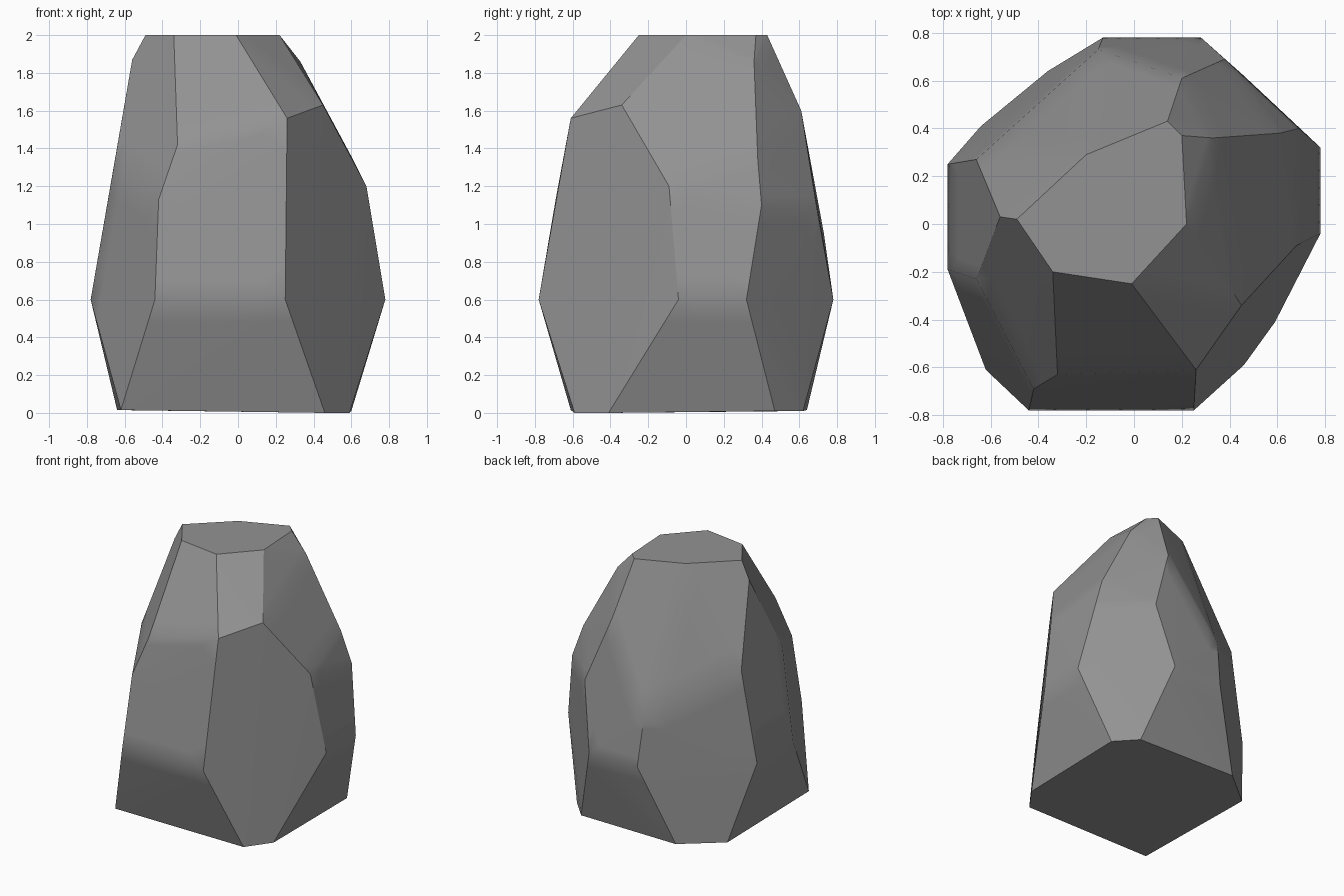
import bpy, bmesh, math

if "Cube" in bpy.data.objects:
    bpy.data.objects.remove(bpy.data.objects["Cube"])

# Corner rings of the chiselled boulder, as (x, y, z)
top = [(x, y, 2.0) for x, y in [(-.34, -.20), (-.01, -.25), (.22, 0), (.20, .37),
                                (.14, .43), (-.20, .29), (-.49, .02)]]
belly = [(x, y, 0.6) for x, y in [(-.44, -.78), (.25, -.78), (.78, -.04), (.78, .32),
                                  (.28, .78), (-.13, .78), (-.78, .25), (-.78, -.19)]]
base = [(-.62, -.61, .015), (.46, -.59, 0), (.59, -.41, 0), (.60, .47, .01),
        (.46, .62, .01), (-.36, .64, .015), (-.64, .41, .015)]
shoulder = [(-.32, -.63, 1.42), (-.42, -.69, 1.13), (.26, -.61, 1.56),
            (.45, -.34, 1.63), (.68, -.09, 1.2), (.69, .40, 1.1),
            (.61, .38, 1.34), (.33, .36, 1.86), (.20, .61, 1.6), (.38, .69, 1.1),
            (-.15, .73, .95), (-.66, .27, 1.29), (-.56, .03, 1.87), (-.66, -.23, 1.29)]

# Wrap the corners in a closed faceted skin
bm = bmesh.new()
for co in top + belly + base + shoulder:
    bm.verts.new(co)
bmesh.ops.convex_hull(bm, input=bm.verts)
bmesh.ops.delete(bm, geom=[v for v in bm.verts if not v.link_faces], context='VERTS')
bmesh.ops.triangulate(bm, faces=bm.faces)
# Divide the facets so soft shading stays close to the gentle creases
bmesh.ops.subdivide_edges(bm, edges=bm.edges, cuts=4, use_grid_fill=True)
bmesh.ops.recalc_face_normals(bm, faces=bm.faces)

mesh = bpy.data.meshes.new("boulder")
bm.to_mesh(mesh)
bm.free()
boulder = bpy.data.objects.new("boulder", mesh)
bpy.context.collection.objects.link(boulder)

# Dark grey stone
stone = bpy.data.materials.new("dark_stone")
stone.diffuse_color = (0.29, 0.29, 0.29, 1)
stone.use_nodes = True
stone.node_tree.nodes["Principled BSDF"].inputs["Base Color"].default_value = stone.diffuse_color
mesh.materials.append(stone)

# Soft shading over gentle creases, crisp edges between facets
bpy.context.view_layer.objects.active = boulder
boulder.select_set(True)
bpy.ops.object.shade_smooth_by_angle(angle=math.radians(30))
